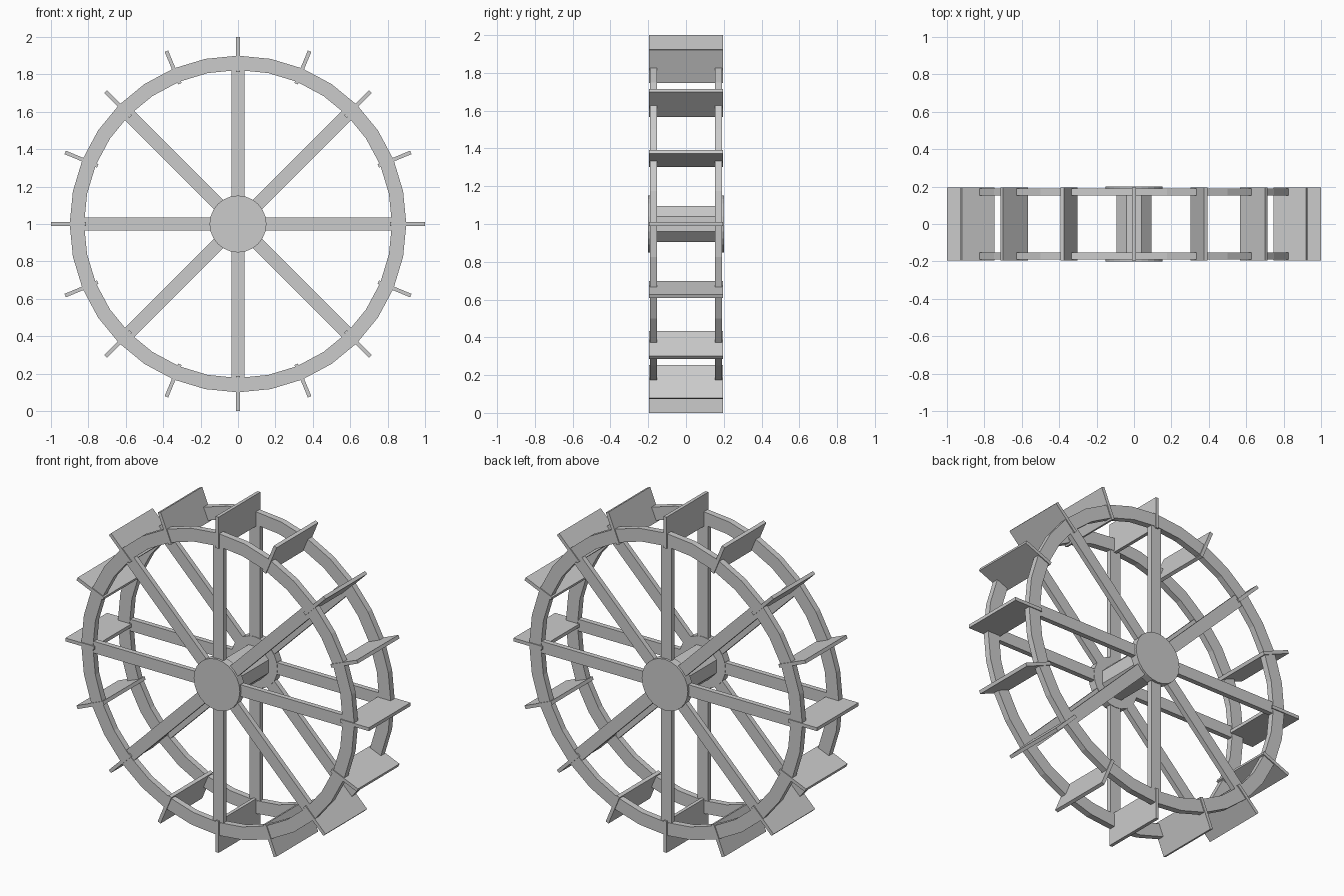
import bpy, bmesh, math
from mathutils import Matrix, Vector

if "Cube" in bpy.data.objects:
    bpy.data.objects.remove(bpy.data.objects["Cube"])

CENTRE = Vector((0, 0, 1))
grey = bpy.data.materials.new("plain grey")
grey.diffuse_color = (0.6, 0.6, 0.6, 1)
grey.use_nodes = True
grey.node_tree.nodes["Principled BSDF"].inputs["Base Color"].default_value = grey.diffuse_color


def finish(name, bm):
    bmesh.ops.recalc_face_normals(bm, faces=bm.faces)
    mesh = bpy.data.meshes.new(name)
    bm.to_mesh(mesh)
    bm.free()
    mesh.materials.append(grey)
    obj = bpy.data.objects.new(name, mesh)
    obj.location = CENTRE
    bpy.context.collection.objects.link(obj)
    return obj


def radial_boxes(name, count, r0, r1, width, depth, y):
    # boxes reaching outward from the wheel centre
    bm = bmesh.new()
    for i in range(count):
        m = (Matrix.Rotation(i * math.tau / count, 4, 'Y')
             @ Matrix.Translation((0, y, (r0 + r1) / 2))
             @ Matrix.Diagonal((width, depth, r1 - r0, 1)))
        bmesh.ops.create_cube(bm, size=1, matrix=m)
    return finish(name, bm)


def disc(name, sides, radius, depth, y, turn=0):
    bm = bmesh.new()
    m = (Matrix.Translation((0, y, 0)) @ Matrix.Rotation(turn, 4, 'Y')
         @ Matrix.Rotation(math.pi / 2, 4, 'X'))
    bmesh.ops.create_cone(bm, cap_ends=True, segments=sides, radius1=radius,
                          radius2=radius, depth=depth, matrix=m)
    return finish(name, bm)


def ring(name, sides, r_in, r_out, depth, y):
    bm = bmesh.new()
    section = [(r_in, -depth / 2), (r_out, -depth / 2),
               (r_out, depth / 2), (r_in, depth / 2)]
    loops = []
    for i in range(sides):
        a = i * math.tau / sides
        loops.append([bm.verts.new((r * math.sin(a), y + d, r * math.cos(a)))
                      for r, d in section])
    for i in range(sides):
        p, q = loops[i], loops[(i + 1) % sides]
        for k in range(4):
            n = (k + 1) % 4
            bm.faces.new((p[k], p[n], q[n], q[k]))
    return finish(name, bm)


# two side frames: rim, spokes and hub plate
for side, s in (("front", -1), ("back", 1)):
    ring(side + "_rim", 32, 0.823, 0.9, 0.037, s * 0.172)
    radial_boxes(side + "_spokes", 8, 0.05, 0.85, 0.07, 0.03, s * 0.172)
    disc(side + "_hub", 24, 0.152, 0.046, s * 0.177)

# octagonal axle joining the hubs
disc("axle", 8, 0.102, 0.398, 0, math.pi / 8)

# paddles around the rims
radial_boxes("paddles", 16, 0.812, 1.0, 0.02, 0.392, 0)
